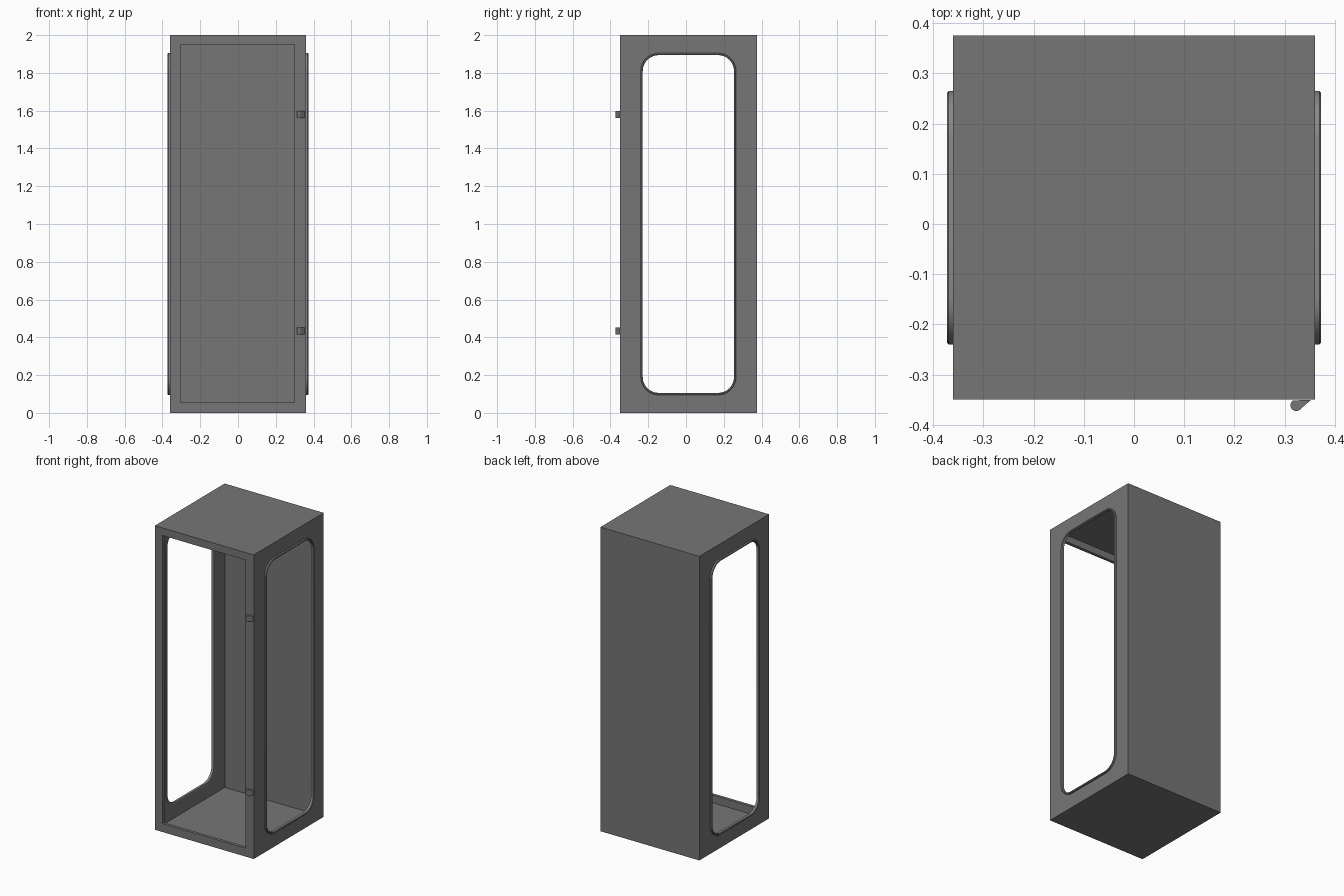
import bpy, bmesh, math

if "Cube" in bpy.data.objects:
    bpy.data.objects.remove(bpy.data.objects["Cube"])

def material(name, v):
    m = bpy.data.materials.new(name)
    m.diffuse_color = (v, v, v, 1)
    m.use_nodes = True
    m.node_tree.nodes["Principled BSDF"].inputs["Base Color"].default_value = m.diffuse_color
    return m

grey = material("cabinet grey", 0.18)
trim = material("trim grey", 0.25)

def finish(name, bm, mat, smooth=False):
    bmesh.ops.recalc_face_normals(bm, faces=bm.faces)
    me = bpy.data.meshes.new(name)
    bm.to_mesh(me)
    bm.free()
    ob = bpy.data.objects.new(name, me)
    bpy.context.collection.objects.link(ob)
    me.materials.append(mat)
    if smooth:
        bpy.ops.object.select_all(action='DESELECT')
        ob.select_set(True)
        bpy.context.view_layer.objects.active = ob
        bpy.ops.object.shade_smooth_by_angle(angle=math.radians(40))
    return ob

def rounded(y0, y1, z0, z1, r, n=8):
    """Rounded rectangle outline in the y-z plane."""
    pts = []
    for cy, cz, a in ((y1-r, z1-r, 0), (y0+r, z1-r, 90), (y0+r, z0+r, 180), (y1-r, z0+r, 270)):
        for i in range(n + 1):
            t = math.radians(a + 90 * i / n)
            pts.append((cy + r * math.cos(t), cz + r * math.sin(t)))
    return pts

def rect(a0, a1, b0, b1):
    return [(a1, b1), (a0, b1), (a0, b0), (a1, b0)]

def plate(name, outer, inner, place, d0, d1):
    """Plate with a hole; place(a, b, d) maps outline and depth to 3D."""
    bm = bmesh.new()
    edges = []
    for loop in (outer, inner):
        if loop:
            vs = [bm.verts.new(place(a, b, d0)) for a, b in loop]
            edges += [bm.edges.new((vs[i], vs[(i + 1) % len(vs)])) for i in range(len(vs))]
    bmesh.ops.triangle_fill(bm, edges=edges, use_beauty=True)
    ext = bmesh.ops.extrude_face_region(bm, geom=bm.faces[:], use_keep_orig=True)
    off = [q - p for p, q in zip(place(0, 0, d0), place(0, 0, d1))]
    bmesh.ops.translate(bm, vec=off, verts=[v for v in ext["geom"] if isinstance(v, bmesh.types.BMVert)])
    return finish(name, bm, grey)

X, Y0, Y1, H, T = 0.36, -0.35, 0.375, 2.0, 0.004
on_x = lambda a, b, d: (d, a, b)
on_y = lambda a, b, d: (a, d, b)
on_z = lambda a, b, d: (a, b, d)

# Thin shell: front frame, back, floor, roof
plate("front_frame", rect(-X, X, 0, H), rect(-0.305, 0.30, 0.055, 1.95), on_y, Y0, Y0 + 0.02)
plate("back_panel", rect(-X, X, 0, H), None, on_y, Y1 - T, Y1)
plate("floor_panel", rect(-X, X, Y0, Y1), None, on_z, 0, T)
plate("roof_panel", rect(-X, X, Y0, Y1), None, on_z, H - T, H)

# Side walls with rounded windows and a raised trim around each
for side, s in (("left", -1), ("right", 1)):
    plate(side + "_wall", rect(Y0, Y1, 0, H), rounded(-0.235, 0.26, 0.10, 1.90, 0.09),
          on_x, s * (X - T), s * X)
    bm = bmesh.new()
    # section: distance outward from the wall, inset from the outer outline
    section = [(-0.006, 0), (0.009, 0), (0.012, 0.003), (0.012, 0.008), (0.009, 0.011), (-0.006, 0.011)]
    rings = [[bm.verts.new((s * (X + d), y, z)) for y, z in
              rounded(-0.24 + i, 0.265 - i, 0.095 + i, 1.905 - i, 0.095 - i)] for d, i in section]
    for k in range(len(rings)):
        a, b = rings[k], rings[(k + 1) % len(rings)]
        for j in range(len(a)):
            n = (j + 1) % len(a)
            bm.faces.new((a[j], a[n], b[n], b[j]))
    finish(side + "_window_trim", bm, trim, True)

# Door hinges: round knuckle tapering into the frame
for name, z in (("lower", 0.415), ("upper", 1.56)):
    cx, cy, r = 0.323, -0.361, 0.0115
    outline = [(0.353, Y0), (0.333, Y0)]
    for i in range(13):
        t = math.radians(125 + 180 * i / 12)
        outline.append((cx + r * math.cos(t), cy + r * math.sin(t)))
    outline = [outline[0]] + outline[2:]
    bm = bmesh.new()
    f = bm.faces.new([bm.verts.new((x, y, z)) for x, y in outline])
    ext = bmesh.ops.extrude_face_region(bm, geom=[f], use_keep_orig=True)
    bmesh.ops.translate(bm, vec=(0, 0, 0.037),
                        verts=[v for v in ext["geom"] if isinstance(v, bmesh.types.BMVert)])
    finish(name + "_hinge", bm, grey, True)
